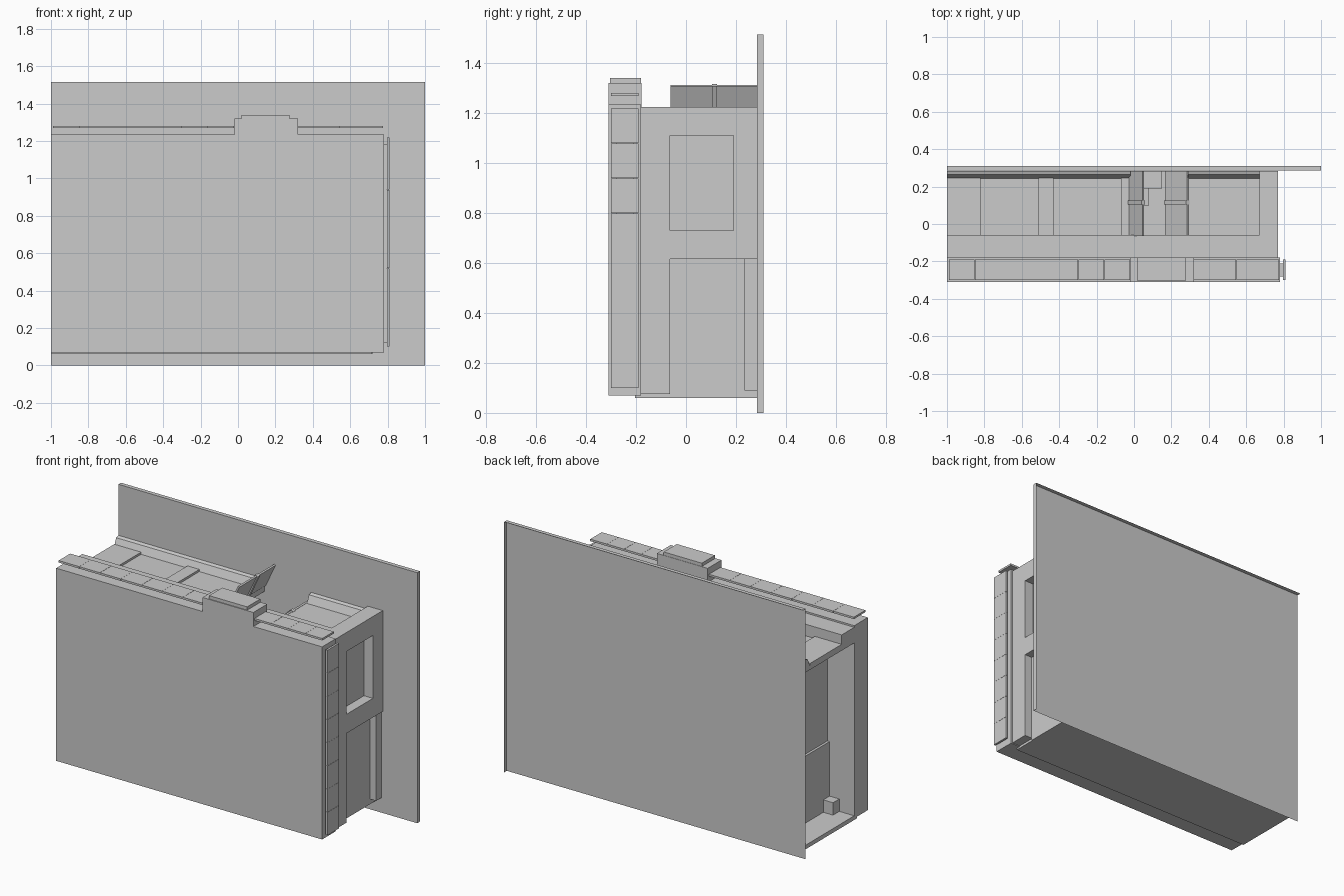
import bpy
import bmesh

cube = bpy.data.objects.get("Cube")
if cube:
    bpy.data.objects.remove(cube, do_unlink=True)

grey = bpy.data.materials.new("plain_grey")
grey.use_nodes = True
grey.diffuse_color = (0.6, 0.6, 0.6, 1)
grey.node_tree.nodes["Principled BSDF"].inputs["Base Color"].default_value = (0.6, 0.6, 0.6, 1)

BACK = 0.284  # rear end of the building, just in front of the back panel


def prism(name, outline, axis, lo, hi, is_open=None):
    """Extrude a 2D outline along x or y, leaving off faces that match is_open."""
    bm = bmesh.new()
    place = (lambda p, d: (d, p[0], p[1])) if axis == "x" else (lambda p, d: (p[0], d, p[1]))
    face = bm.faces.new([bm.verts.new(place(p, lo)) for p in outline])
    new = bmesh.ops.extrude_face_region(bm, geom=[face])["geom"]
    shift = (hi - lo, 0, 0) if axis == "x" else (0, hi - lo, 0)
    bmesh.ops.translate(bm, vec=shift, verts=[v for v in new if isinstance(v, bmesh.types.BMVert)])
    bmesh.ops.recalc_face_normals(bm, faces=bm.faces)
    if is_open:
        bm.normal_update()
        bmesh.ops.delete(bm, geom=[f for f in bm.faces if is_open(f.normal)], context="FACES")
    mesh = bpy.data.meshes.new(name)
    bm.to_mesh(mesh)
    bm.free()
    mesh.materials.append(grey)
    bpy.context.collection.objects.link(bpy.data.objects.new(name, mesh))


def box(name, x, y, z, is_open=None):
    prism(name, [(y[0], z[0]), (y[1], z[0]), (y[1], z[1]), (y[0], z[1])], "x", *x, is_open)


def tiles(name, lo, hi, count, make):
    """Row of separate tiles with hairline joints."""
    step = (hi - lo) / count
    for i in range(count):
        make(f"{name}_{i + 1}", (lo + i * step, lo + (i + 1) * step - 0.001))


# Back panel is a sheet with a rim on its top and right edges; the front slab is solid
box("back_panel", (-1, 1), (0.285, 0.31), (0, 1.515),
    lambda n: n.y > 0.5 or n.x < -0.5 or n.z < -0.5)
box("front_slab", (-1, 0.78), (-0.31, -0.18), (0.07, 1.235))

# Sign block and flat cap on the front slab
box("crest_block", (-0.02, 0.32), (-0.31, -0.178), (1.225, 1.32))
box("crest_cap", (0.02, 0.275), (-0.305, -0.18), (1.32, 1.34))

# Floating tile strips on the top, railed strip on the right end
for side, lo, hi, count in (("left", -0.99, -0.02, 7), ("right", 0.32, 0.775, 4)):
    tiles(f"{side}_top_tile", lo, hi, count,
          lambda n, r: box(n, r, (-0.3, -0.19), (1.268, 1.28)))
box("end_rail", (0.78, 0.797), (-0.28, -0.21), (0.12, 1.18))
tiles("end_tile", 0.1, 1.22, 8,
      lambda n, r: box(n, (0.797, 0.81), (-0.3, -0.19), r))

# Floor, storey floor and roof structure
box("ground_floor", (-1, 0.715), (-0.205, BACK), (0.06, 0.085))
box("storey_floor", (-0.82, 0.69), (-0.18, BACK), (0.585, 0.614))
box("roof_front_beam", (-1, 0.77), (-0.18, -0.06), (1.13, 1.225))
box("roof_left", (-1, -0.02), (-0.06, BACK), (1.13, 1.155))
box("roof_right", (0.285, 0.67), (-0.06, BACK), (1.13, 1.155))
for name, lo, hi in (("end", -1, -0.82), ("middle", -0.51, -0.43), ("hatch", -0.07, -0.02)):
    box(f"roof_{name}_beam", (lo, hi), (-0.06, 0.245), (1.15, 1.168))
for side, lo, hi in (("left", -1, -0.02), ("right", 0.29, 0.67)):
    prism(f"{side}_roof_cove", [(0.238, 1.14), (0.264, 1.2), (BACK, 1.207), (BACK, 1.14)],
          "x", lo, hi)

# Right upper wall, built around the window opening
box("window_sill_wall", (0.67, 0.77), (-0.18, BACK), (0.615, 0.73))
box("window_head_wall", (0.67, 0.77), (-0.18, BACK), (1.11, 1.225))
box("window_front_pier", (0.67, 0.77), (-0.18, -0.065), (0.73, 1.11))
box("window_back_pier", (0.67, 0.77), (0.19, BACK), (0.73, 1.11))
box("window_pane", (0.69, 0.71), (-0.065, 0.19), (0.73, 1.11))

# Right lower storey with recessed door
box("door_front_pier", (0.67, 0.77), (-0.18, -0.065), (0.075, 0.615))
box("door_panel", (0.69, 0.72), (-0.065, BACK), (0.06, 0.615))
box("door_back_pier", (0.72, 0.76), (0.235, BACK), (0.09, 0.615))

# Stepped partition in the open left end
box("left_upper_partition", (-0.82, -0.79), (-0.18, BACK), (0.48, 1.13))
box("left_lower_partition", (-0.835, -0.79), (-0.18, BACK), (0.085, 0.49))
box("left_floor_box", (-0.9, -0.835), (-0.18, -0.12), (0.085, 0.16))

# Hatch boards: the left one raised, the right one dropped into the opening
for side, a, b in (("left", (-0.027, 1.17), (0.045, 1.313)), ("right", (0.167, 1.05), (0.283, 1.165))):
    prism(f"{side}_hatch_board", [a, (a[0] + 0.012, a[1] - 0.006), (b[0] + 0.008, b[1] - 0.006), b],
          "y", -0.063, BACK)
    prism(f"{side}_hatch_clip", [(a[0] - 0.006, a[1] + 0.004), (a[0] + 0.02, a[1] - 0.008),
                                 (b[0] + 0.015, b[1] - 0.006), (b[0] - 0.005, b[1] + 0.003)],
          "y", 0.105, 0.125)
box("hatch_shaft_ledge", (0.05, 0.15), (0.19, BACK), (0.614, 0.8))
box("hatch_shaft_step", (0.05, 0.08), (0.1, 0.19), (0.614, 0.75))
